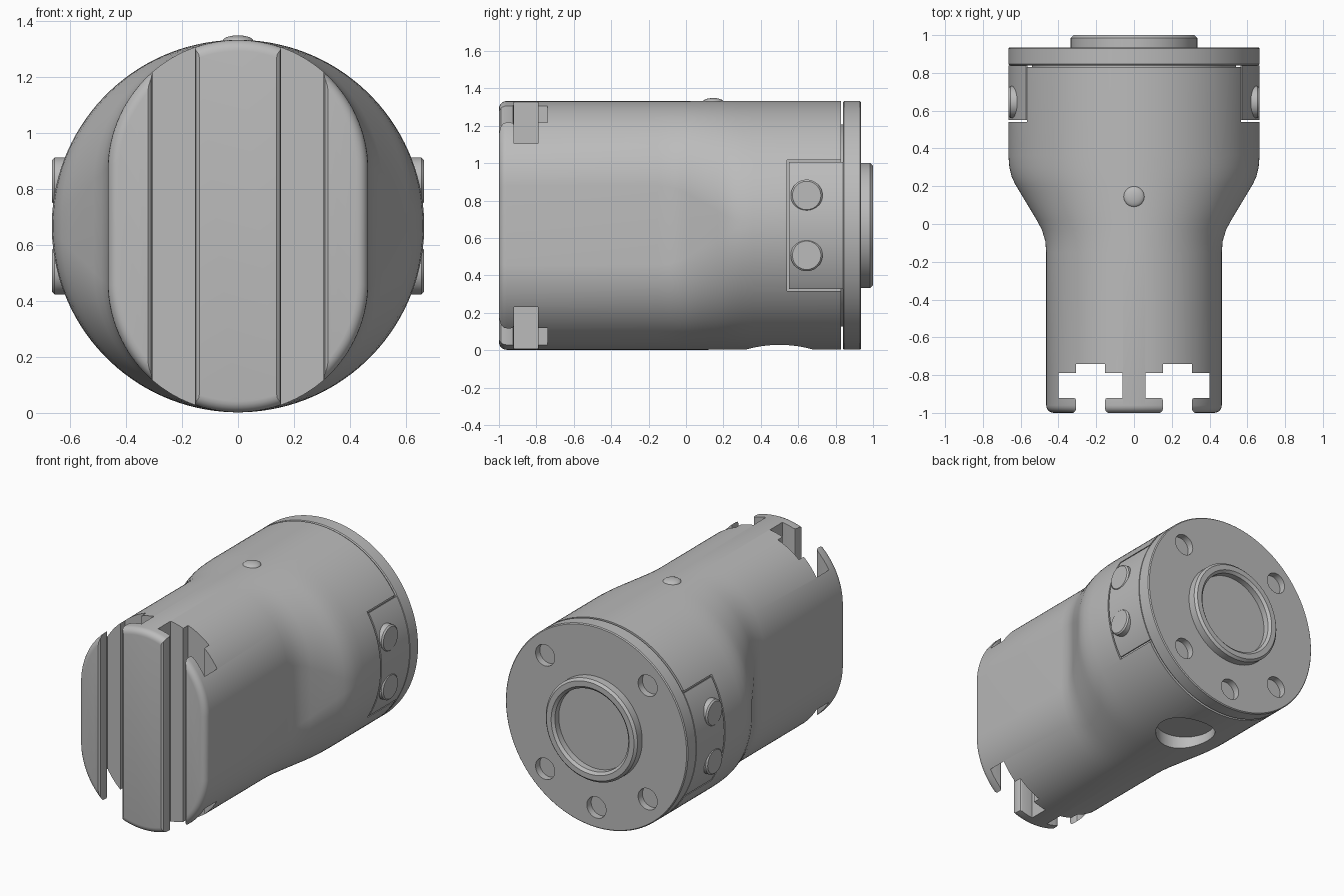
import bpy, bmesh, math
from mathutils import Matrix, Vector

R, CZ, N = 0.665, 0.667, 128

if "Cube" in bpy.data.objects:
    bpy.data.objects.remove(bpy.data.objects["Cube"], do_unlink=True)

grey = bpy.data.materials.new("machined grey")
grey.use_nodes = True
colour = (0.5, 0.5, 0.5, 1)
grey.diffuse_color = colour
grey.node_tree.nodes["Principled BSDF"].inputs["Base Color"].default_value = colour


def finish(bm, name):
    bmesh.ops.recalc_face_normals(bm, faces=bm.faces)
    mesh = bpy.data.meshes.new(name)
    bm.to_mesh(mesh)
    bm.free()
    obj = bpy.data.objects.new(name, mesh)
    bpy.context.collection.objects.link(obj)
    mesh.materials.append(grey)
    return obj


def loft(name, rings):
    """Skin along y through stadium sections (y, half width, straight half height)."""
    bm = bmesh.new()
    loops = []
    for y, w, c in rings:
        loop = []
        for i in range(N):
            t = (i + 0.5) * math.tau / N
            z = w * math.sin(t) + math.copysign(c, math.sin(t))
            loop.append(bm.verts.new((w * math.cos(t), y, CZ + z)))
        loops.append(loop)
    for a, b in zip(loops, loops[1:]):
        for i in range(N):
            j = (i + 1) % N
            bm.faces.new((a[i], a[j], b[j], b[i]))
    bm.faces.new(loops[0])
    bm.faces.new(loops[-1])
    return finish(bm, name)


def lathe(name, profile):
    return loft(name, [(y, r, 0) for y, r in profile])


def box(name, lo, hi):
    lo, hi = Vector(lo), Vector(hi)
    bm = bmesh.new()
    bmesh.ops.create_cube(bm, size=1, matrix=Matrix.Translation((lo + hi) / 2)
                          @ Matrix.Diagonal((*(hi - lo), 1)))
    return finish(bm, name)


def rod(name, centre, r, depth, axis, r2=None):
    turn = Vector((0, 0, 1)).rotation_difference(Vector(axis)).to_matrix().to_4x4()
    bm = bmesh.new()
    bmesh.ops.create_cone(bm, cap_ends=True, segments=48, radius1=r, radius2=r2 or r,
                          depth=depth, matrix=Matrix.Translation(centre) @ turn)
    return finish(bm, name)


def cut(obj, tool, operation="DIFFERENCE"):
    mod = obj.modifiers.new("cut", "BOOLEAN")
    mod.operation, mod.solver, mod.object = operation, "EXACT", tool
    bpy.context.view_layer.objects.active = obj
    bpy.ops.object.modifier_apply(modifier=mod.name)
    bpy.data.objects.remove(tool, do_unlink=True)


# Body: slim stadium at the front flaring into a full round at the back
W = 0.465
rings = []
for i in range(6):
    a = i * math.pi / 10
    rings.append((-1 + 0.04 * (1 - math.sin(a)), W - 0.04 * (1 - math.cos(a)), R - W))
rings.reverse()
flare = [(-0.15, W), (-0.09, 0.47), (-0.03, 0.488), (0.02, 0.515), (0.17, 0.605),
         (0.21, 0.629), (0.25, 0.648), (0.3, 0.66), (0.36, R), (0.83, R)]
body = loft("body", rings + [(y, w, R - w) for y, w in flare])

# T-slots running vertically through the front
half = [(0.092, -1.01), (0.092, -1.0), (0.08, -0.99), (0.076, -0.975), (0.076, -0.935),
        (0.08, -0.925), (0.09, -0.92), (0.17, -0.92), (0.17, -0.79), (0.077, -0.79),
        (0.077, -0.74)]
outline = half + [(-x, y) for x, y in reversed(half)]
for s in (-1, 1):
    bm = bmesh.new()
    face = bm.faces.new([bm.verts.new((s * 0.23 + x, y, -0.1)) for x, y in outline])
    up = bmesh.ops.extrude_face_region(bm, geom=[face])["geom"]
    bmesh.ops.translate(bm, vec=(0, 0, 1.6),
                        verts=[v for v in up if isinstance(v, bmesh.types.BMVert)])
    cut(body, finish(bm, "slot_cutter"))

# Side notches for the flange lugs, and the round pocket underneath
for s in (-1, 1):
    xs = sorted((s * 0.555, s * 0.9))
    cut(body, box("notch_cutter", (xs[0], 0.54, CZ - 0.35), (xs[1], 0.9, CZ + 0.35)))
cut(body, rod("pocket_cutter", (0, 0.5, 0), 0.185, 0.18, (0, 0, 1)))

# Rear flange with five blind holes
flange = lathe("rear_flange", [(0.84, R - 0.006), (0.846, R), (0.929, R), (0.935, R - 0.006)])
for deg in (45, 135, 225, 270, 315):
    a = math.radians(deg)
    spot = (0.53 * math.cos(a), 0.935, CZ + 0.53 * math.sin(a))
    cut(flange, rod("hole_cutter", spot, 0.07, 0.09, (0, 1, 0)))
parts = [body, flange]

# Core joining body and flange across the narrow gap
parts.append(lathe("core", [(0.8, 0.54), (0.86, 0.54)]))

# Rear boss with a shallow dished recess
parts.append(lathe("rear_boss", [(0.92, 0.335), (0.985, 0.335), (1.0, 0.32), (1.0, 0.285),
                                 (0.985, 0.268), (0.945, 0.268)]))

# Side lugs, each with two flat-ended pins
for s, side in ((1, "left"), (-1, "right")):
    lug = lathe(side + "_lug", [(0.55, R), (0.84, R)])
    xs = sorted((s * 0.565, s * 0.9))
    cut(lug, box("lug_cutter", (xs[0], 0.5, CZ - 0.34), (xs[1], 0.9, CZ + 0.34)), "INTERSECT")
    parts.append(lug)
    for dz, level in ((0.16, "upper"), (-0.16, "lower")):
        at = CZ + dz
        name = f"{side}_{level}_pin"
        parts.append(rod(name, (s * 0.612, 0.645, at), 0.085, 0.085, (s, 0, 0)))
        parts.append(rod(name + "_tip", (s * 0.659, 0.645, at), 0.085, 0.009, (s, 0, 0), 0.076))

# Low domed button on top
bm = bmesh.new()
bmesh.ops.create_uvsphere(bm, u_segments=32, v_segments=16, radius=1,
                          matrix=Matrix.Translation((0, 0.145, 1.328))
                          @ Matrix.Diagonal((0.055, 0.055, 0.02, 1)))
parts.append(finish(bm, "top_button"))

# Smooth shading with crisp machined edges
bpy.ops.object.select_all(action="DESELECT")
for obj in parts:
    obj.select_set(True)
bpy.context.view_layer.objects.active = body
bpy.ops.object.shade_smooth_by_angle(angle=math.radians(30))
